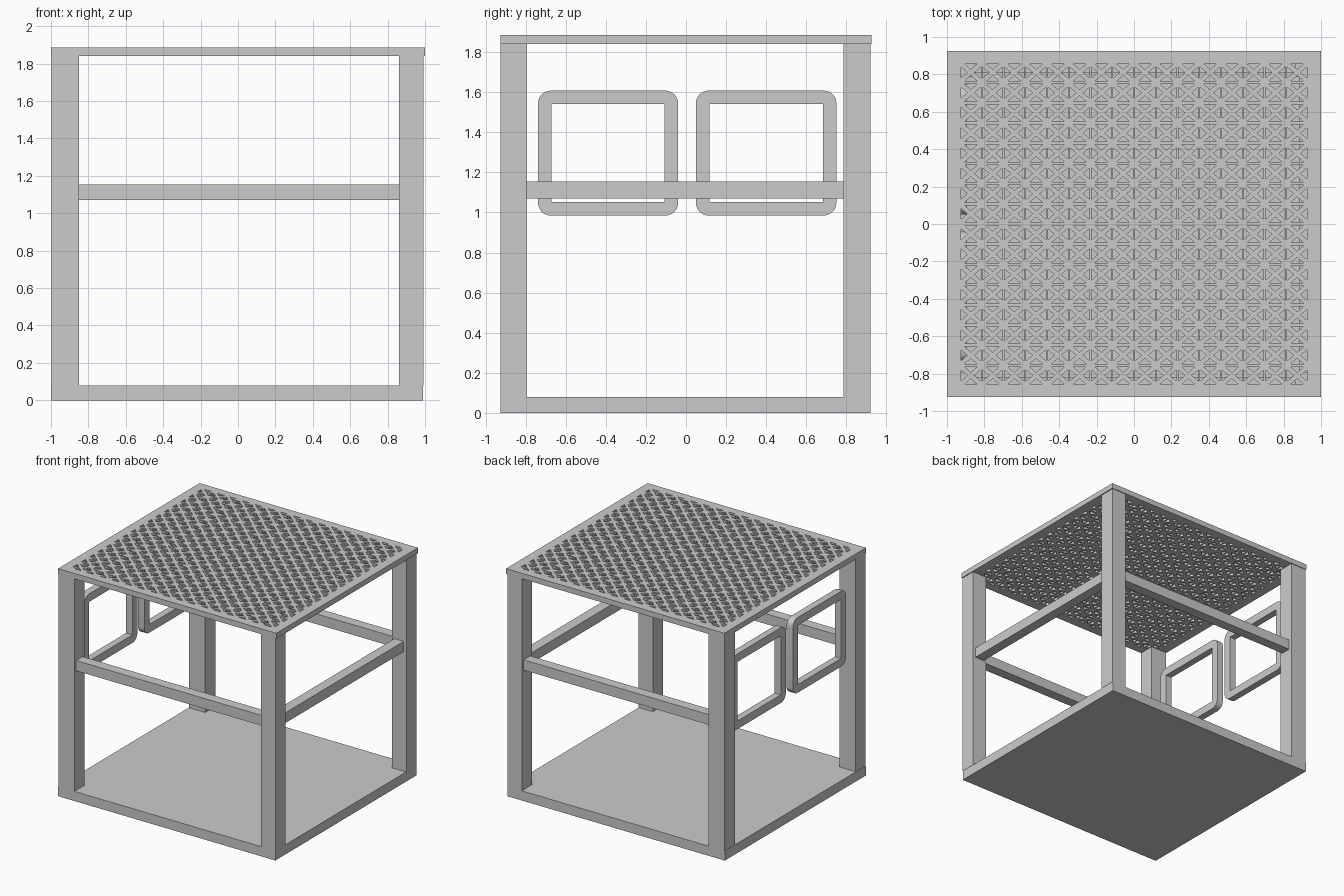
import bpy, bmesh, math
from mathutils import Vector

if "Cube" in bpy.data.objects:
    bpy.data.objects.remove(bpy.data.objects["Cube"])


def finish(bm, name):
    bmesh.ops.recalc_face_normals(bm, faces=bm.faces)
    me = bpy.data.meshes.new(name)
    bm.to_mesh(me)
    bm.free()
    ob = bpy.data.objects.new(name, me)
    bpy.context.collection.objects.link(ob)
    return ob


def box(name, x, y, z):
    bm = bmesh.new()
    bmesh.ops.create_cube(bm, size=1)
    for v in bm.verts:
        v.co = [(r[0] + r[1]) / 2 + c * (r[1] - r[0]) for c, r in zip(v.co, (x, y, z))]
    return finish(bm, name)


def thicken(bm, offset):
    """Extrude a flat sheet into a closed slab."""
    res = bmesh.ops.extrude_face_region(bm, geom=bm.faces[:], use_keep_orig=True)
    moved = [g for g in res["geom"] if isinstance(g, bmesh.types.BMVert)]
    bmesh.ops.translate(bm, verts=moved, vec=offset)


# Floor slab
box("floor", (-1, 0.99), (-0.925, 0.92), (0, 0.08))

# Corner posts
post_x = {"left": (-0.998, -0.85), "right": (0.86, 0.992)}
post_y = {"front": (-0.925, -0.795), "back": (0.785, 0.92)}
for nx, px in post_x.items():
    for ny, py in post_y.items():
        box(f"{ny}_{nx}_post", px, py, (0.08, 1.84))

# Waist rails on front, back and right
rail_z = (1.07, 1.155)
box("front_rail", (-0.85, 0.86), (-0.903, -0.818), rail_z)
box("back_rail", (-0.85, 0.86), (0.81, 0.895), rail_z)
box("right_rail", (0.883, 0.968), (-0.795, 0.785), rail_z)


# Window frames on the left: rounded outside, square opening
def window_frame(name, y0, y1, z0=0.985, z1=1.608, w=0.067, r=0.062, steps=8):
    bm = bmesh.new()
    x = -0.95
    outer, inner = [], []
    corners = ((y1, z1, 0), (y0, z1, 90), (y0, z0, 180), (y1, z0, 270))
    for cy, cz, a0 in corners:
        sy = 1 if cy == y1 else -1
        sz = 1 if cz == z1 else -1
        arc = []
        for i in range(steps + 1):
            a = math.radians(a0 + 90 * i / steps)
            arc.append(bm.verts.new((x, cy - sy * r + r * math.cos(a),
                                     cz - sz * r + r * math.sin(a))))
        outer.append(arc)
        inner.append(bm.verts.new((x, cy - sy * w, cz - sz * w)))
    for i in range(4):
        j = (i + 1) % 4
        for a, b in zip(outer[i], outer[i][1:]):
            bm.faces.new((inner[i], a, b))
        bm.faces.new((inner[i], outer[i][-1], outer[j][0], inner[j]))
    thicken(bm, (0.057, 0, 0))
    ob = finish(bm, name)
    bpy.context.view_layer.objects.active = ob
    ob.select_set(True)
    bpy.ops.object.shade_smooth_by_angle(angle=math.radians(30))
    ob.select_set(False)


window_frame("front_window_frame", -0.738, -0.04)
window_frame("back_window_frame", 0.05, 0.75)

# Pierced roof: 16 x 16 cells, each with four triangular holes around an X
N, CX, CY = 16, 0.1163, 0.108
HX, HY, TX, TY = 0.053, 0.046, 0.019, 0.017   # hole extent and bar inset
xs = [-1] + [(i - N / 2) * CX for i in range(N + 1)] + [1]
ys = [-0.926] + [(i - N / 2) * CY for i in range(N + 1)] + [0.926]
bm = bmesh.new()


def face(pts):
    bm.faces.new([bm.verts.new((p[0], p[1], 1.885)) for p in pts])


def pierced_cell(cx, cy):
    c = Vector((cx, cy))
    P = lambda x, y: c + Vector((x, y))
    corner = [P(sx * CX / 2, sy * CY / 2) for sx, sy in ((-1, -1), (1, -1), (1, 1), (-1, 1))]
    # hole on each side: base start, base end, apex
    bx, by = HX - TX, HY - TY
    hole = [(P(-bx, -HY), P(bx, -HY), P(0, -TY)), (P(HX, -by), P(HX, by), P(TX, 0)),
            (P(bx, HY), P(-bx, HY), P(0, TY)), (P(-HX, by), P(-HX, -by), P(-TX, 0))]
    for i in range(4):
        a, b, apex = hole[i]
        _, pb, papex = hole[i - 1]
        face((corner[i], corner[(i + 1) % 4], b, a))
        face((corner[i], a, apex, papex, pb))
    face([h[2] for h in hole])


for i in range(N + 2):
    for j in range(N + 2):
        x0, x1, y0, y1 = xs[i], xs[i + 1], ys[j], ys[j + 1]
        if 0 < i <= N and 0 < j <= N:
            pierced_cell((x0 + x1) / 2, (y0 + y1) / 2)
        else:
            face(((x0, y0), (x1, y0), (x1, y1), (x0, y1)))
bmesh.ops.remove_doubles(bm, verts=bm.verts[:], dist=1e-4)
thicken(bm, (0, 0, -0.045))
finish(bm, "pierced_roof")
